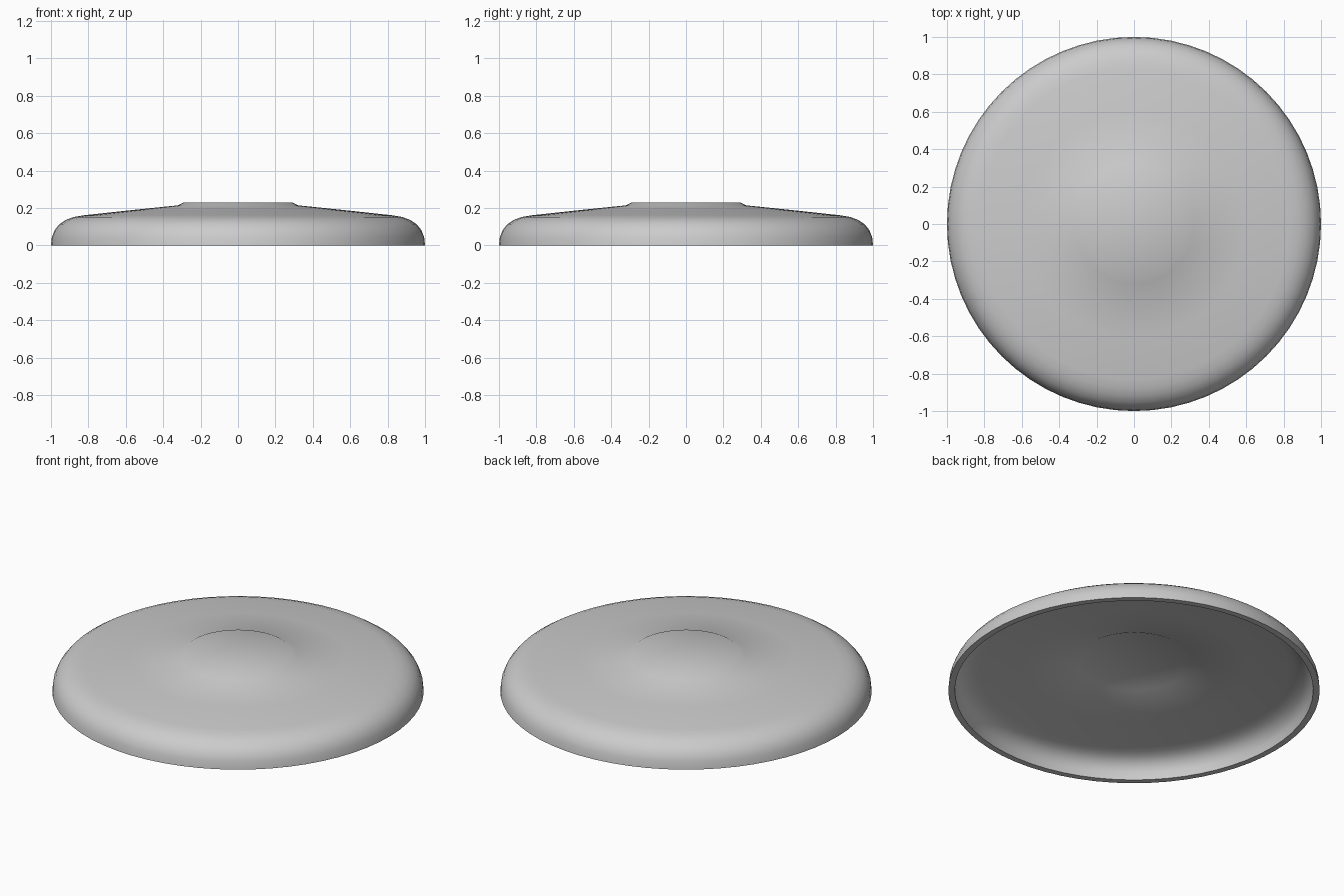
import bpy, bmesh, math

if "Cube" in bpy.data.objects:
    bpy.data.objects.remove(bpy.data.objects["Cube"])

SEGMENTS = 64

# Closed shell profile (radius, height): over the top, then back along the underside
outer = [(0, 0.23), (0.29, 0.23), (0.32, 0.214), (0.6, 0.185), (0.83, 0.16),
         (0.88, 0.151), (0.92, 0.136), (0.955, 0.113), (0.98, 0.082),
         (0.995, 0.045), (1.0, 0.0)]
inner = [(0.965, 0.0), (0.96, 0.04), (0.947, 0.07), (0.925, 0.094),
         (0.9, 0.109), (0.87, 0.119), (0.83, 0.126), (0.6, 0.15),
         (0.31, 0.18), (0.28, 0.195), (0, 0.195)]
profile = outer + inner

# Lathe the profile around z
bm = bmesh.new()
verts = [bm.verts.new((r, 0, z)) for r, z in profile]
edges = [bm.edges.new(pair) for pair in zip(verts, verts[1:])]
bmesh.ops.spin(bm, geom=verts + edges, cent=(0, 0, 0), axis=(0, 0, 1),
               angle=math.tau, steps=SEGMENTS, use_duplicate=False)
bmesh.ops.remove_doubles(bm, verts=bm.verts, dist=0.0005)
bmesh.ops.recalc_face_normals(bm, faces=bm.faces)

# Flying disc
mesh = bpy.data.meshes.new("flying_disc")
bm.to_mesh(mesh)
bm.free()
disc = bpy.data.objects.new("flying_disc", mesh)
bpy.context.collection.objects.link(disc)
bpy.context.view_layer.objects.active = disc
disc.select_set(True)
bpy.ops.object.shade_smooth_by_angle(angle=math.radians(30))
